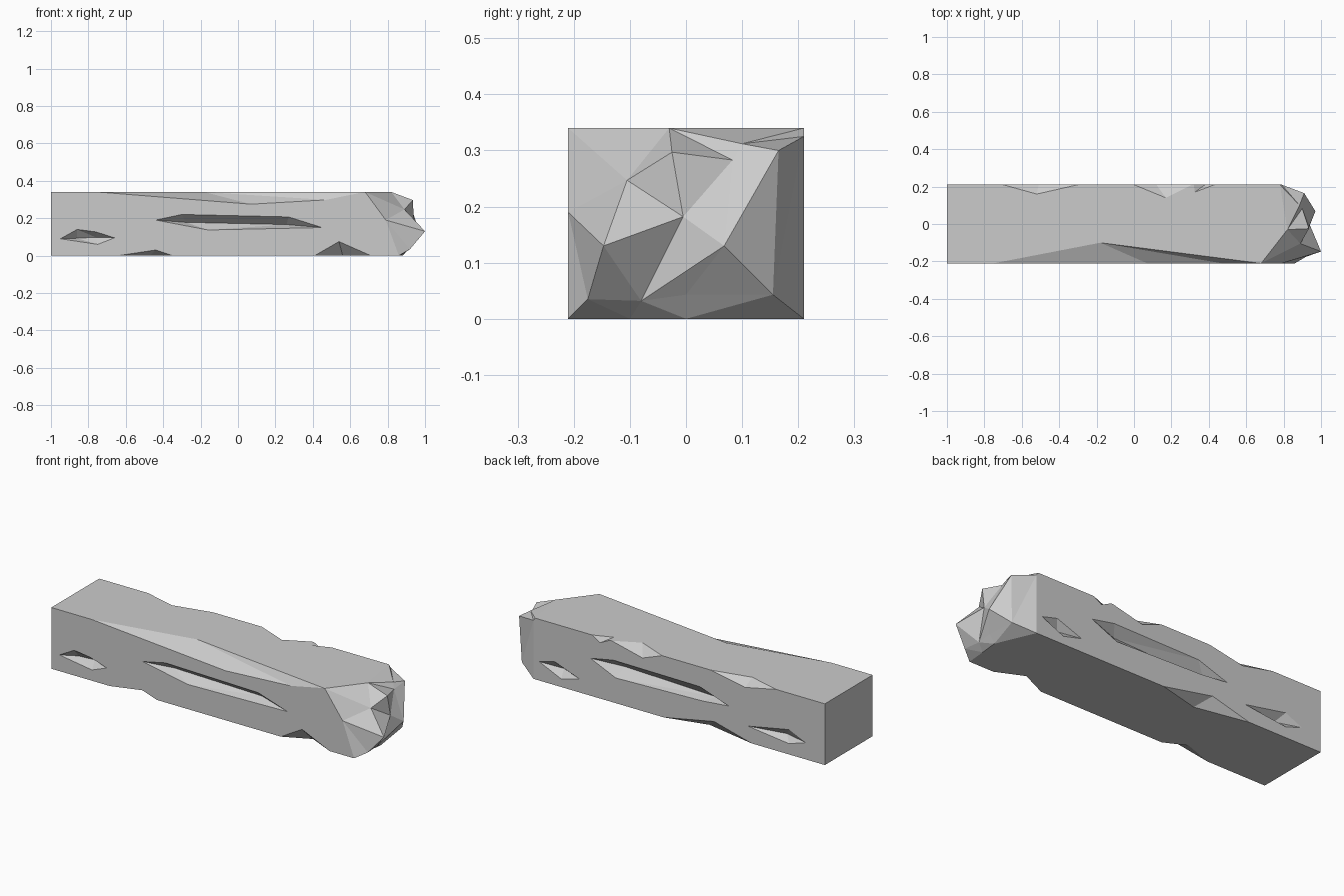
import bpy, bmesh
from mathutils import Vector
from mathutils.geometry import delaunay_2d_cdt

if "Cube" in bpy.data.objects:
    bpy.data.objects.remove(bpy.data.objects["Cube"])

W, H = 0.21, 0.34

# Broken end relief: (y, z, x)
rim = [(-W, 0, .86), (-.1, 0, .87), (0, 0, .88), (W, 0, .79), (W, .325, .79),
       (W, H, .78), (-.03, H, .82), (-W, H, .68), (-W, .19, .79)]
inner = [(-.175, .035, .92), (-.08, .032, .91), (0, .043, .91), (.155, .043, .90),
         (.068, .13, .97), (-.147, .13, 1.0), (-.005, .182, .94), (-.105, .247, .89),
         (-.025, .297, .935), (.083, .283, .90), (.165, .30, .91), (.10, .312, .885)]
relief = rim + inner
creases = [(i, (i + 1) % 9) for i in range(9)]
creases += [(6, 17), (6, 20), (20, 4), (17, 18), (17, 16), (16, 8), (16, 15), (17, 15),
            (15, 14), (14, 8), (8, 9), (14, 9), (15, 10), (15, 13), (15, 18), (13, 19),
            (13, 12), (12, 19), (19, 4), (10, 13), (7, 16), (16, 14), (12, 3), (18, 19)]
pts, _, tris, orig, _, _ = delaunay_2d_cdt(
    [Vector(p[:2]) for p in relief], creases, [], 0, 1e-5)

# Beam: triangulated broken end extruded back to the flat end
bm = bmesh.new()
vs = [bm.verts.new((relief[o[0]][2] if o else .9, p.x, p.y)) for p, o in zip(pts, orig)]
for t in tris:
    bm.faces.new([vs[i] for i in t])
res = bmesh.ops.extrude_face_region(bm, geom=bm.faces[:], use_keep_orig=True)
for v in res["geom"]:
    if isinstance(v, bmesh.types.BMVert):
        v.co.x = -1
bmesh.ops.dissolve_limit(bm, angle_limit=.01, verts=bm.verts[:], edges=bm.edges[:])
bmesh.ops.recalc_face_normals(bm, faces=bm.faces[:])
mesh = bpy.data.meshes.new("broken_beam")
bm.to_mesh(mesh)
bm.free()
beam = bpy.data.objects.new("broken_beam", mesh)
bpy.context.collection.objects.link(beam)
bpy.context.view_layer.objects.active = beam


def chip(points):
    """Subtract the convex hull of the points from the beam."""
    b = bmesh.new()
    for p in points:
        b.verts.new(p)
    out = bmesh.ops.convex_hull(b, input=b.verts[:])
    loose = [v for v in b.verts if not v.link_faces]
    bmesh.ops.delete(b, geom=loose, context='VERTS')
    bmesh.ops.recalc_face_normals(b, faces=b.faces[:])
    m = bpy.data.meshes.new("chip_cutter")
    b.to_mesh(m)
    b.free()
    cutter = bpy.data.objects.new("chip_cutter", m)
    cutter.hide_render = True
    bpy.context.collection.objects.link(cutter)
    mod = beam.modifiers.new("chip", 'BOOLEAN')
    mod.operation, mod.solver, mod.object = 'DIFFERENCE', 'EXACT', cutter
    bpy.ops.object.modifier_apply(modifier=mod.name)
    bpy.data.objects.remove(cutter)


def gouge(side, outline, depth):
    """Hollow in a long side: outline is (x, z), depth is (x, z, inset)."""
    n = len(outline)
    cx, cz = sum(p[0] for p in outline) / n, sum(p[1] for p in outline) / n
    chip([(x, side * W, z) for x, z in outline]
         + [(x, side * (W - d), z) for x, z, d in depth] + [(cx, side * (W + .05), cz)])


def edge_chip(side, top, x0, x1, flat, wall):
    """Chip on a long edge: flat is (x, inset) on top/bottom, wall is (x, drop) on the side."""
    z, s = (H, -1) if top else (0, 1)
    chip([(x0, side * W, z), (x1, side * W, z), ((x0 + x1) / 2, side * (W + .1), z - s * .1)]
         + [(x, side * (W - d), z) for x, d in flat]
         + [(x, side * W, z + s * d) for x, d in wall])


# Hollows in the front
gouge(-1, [(-.44, .19), (-.3, .22), (.27, .207), (.45, .15), (-.16, .137)],
      [(-.28, .178, .05), (.26, .166, .05)])
gouge(-1, [(-.95, .09), (-.86, .14), (-.76, .127), (-.66, .095), (-.75, .06)],
      [(-.86, .093, .04), (-.76, .098, .04)])

# Hollows in the back
gouge(1, [(.44, .208), (.3, .235), (-.23, .23), (-.41, .17), (-.25, .155), (.285, .14)],
      [(.26, .19, .05), (-.3, .172, .05)])
gouge(1, [(.755, .105), (.66, .13), (.507, .074), (.62, .045)], [(.63, .085, .04)])
gouge(1, [(-.526, .09), (-.78, .138), (-.883, .093), (-.78, .06)], [(-.74, .09, .04)])

# Chips along the long edges
edge_chip(-1, True, -.75, .675, [(-.18, .11)], [(.07, .065), (.47, .042)])
edge_chip(-1, False, -.64, -.35, [(-.47, .06)], [(-.44, .03)])
edge_chip(-1, False, .41, .71, [(.56, .07)], [(.54, .075)])
edge_chip(1, True, -.70, -.30, [(-.52, .05)], [(-.51, .04)])
edge_chip(1, True, .0, .31, [(.17, .07)], [(.12, .045)])
edge_chip(1, True, .32, .43, [(.325, .04)], [(.38, .03)])
edge_chip(1, False, -.55, -.01, [(-.25, .06)], [(-.32, .06)])
